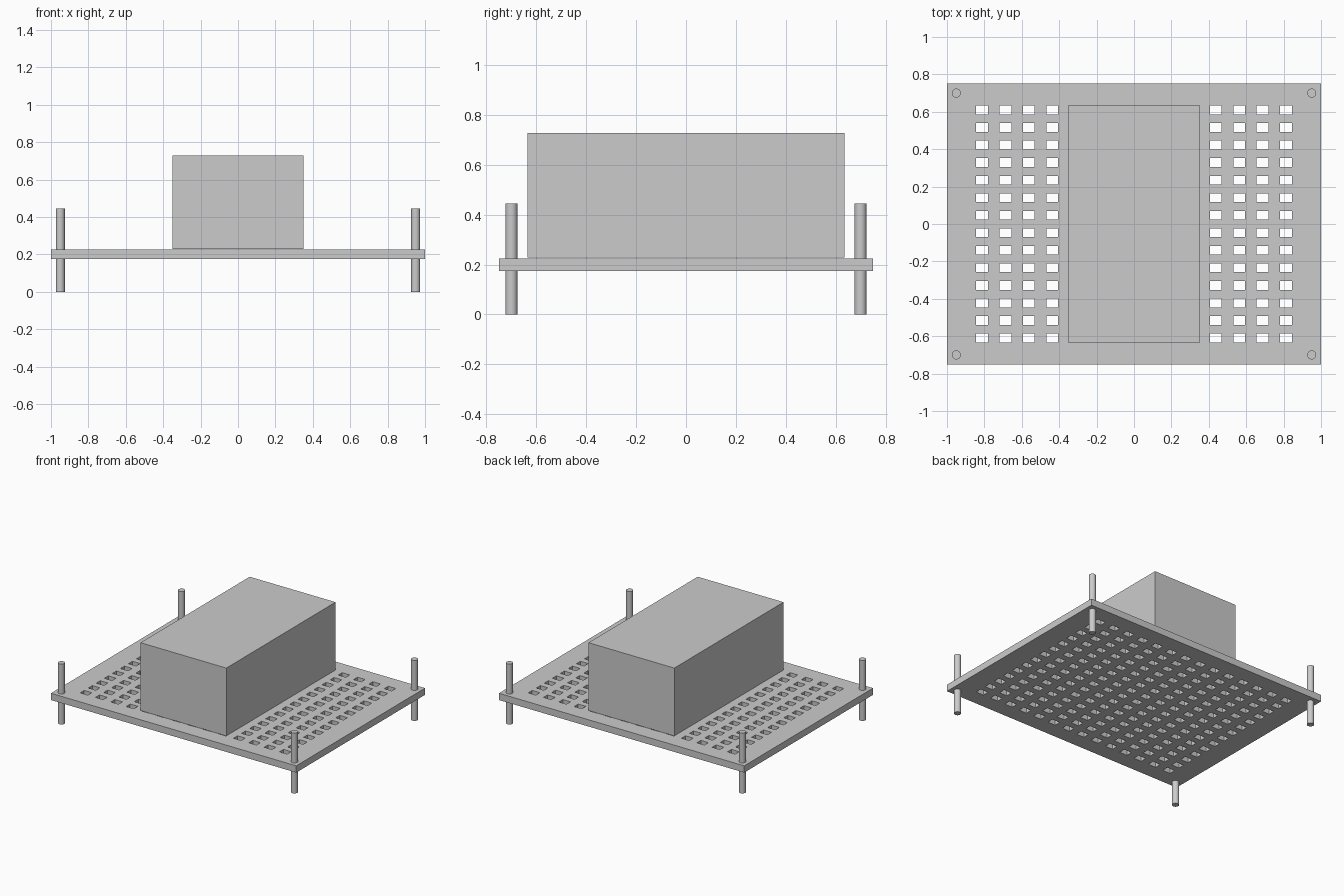
import bpy, bmesh

if "Cube" in bpy.data.objects:
    bpy.data.objects.remove(bpy.data.objects["Cube"])

grey = bpy.data.materials.new("light grey")
grey.diffuse_color = (0.6, 0.6, 0.6, 1)
grey.use_nodes = True
grey.node_tree.nodes["Principled BSDF"].inputs["Base Color"].default_value = grey.diffuse_color


def add_object(name, bm):
    bmesh.ops.recalc_face_normals(bm, faces=bm.faces)
    mesh = bpy.data.meshes.new(name)
    bm.to_mesh(mesh)
    bm.free()
    mesh.materials.append(grey)
    obj = bpy.data.objects.new(name, mesh)
    bpy.context.collection.objects.link(obj)
    return obj


def cuts(half, count, pitch, width):
    """Grid lines along one axis: both borders plus both edges of every hole."""
    lines = [-half]
    for i in range(count):
        c = (i - (count - 1) / 2) * pitch
        lines += [c - width / 2, c + width / 2]
    return lines + [half]


# Perforated plate: a grid without its hole cells, extruded to thickness
Z0, Z1 = 0.175, 0.225
xs = cuts(1.0, 14, 0.125, 0.0625)
ys = cuts(0.75, 14, 0.09375, 0.0469)
bm = bmesh.new()
grid = [[bm.verts.new((x, y, Z0)) for y in ys] for x in xs]
for i in range(len(xs) - 1):
    for j in range(len(ys) - 1):
        if i % 2 and j % 2:
            continue  # hole
        bm.faces.new((grid[i][j], grid[i + 1][j], grid[i + 1][j + 1], grid[i][j + 1]))
top = bmesh.ops.extrude_face_region(bm, geom=bm.faces[:], use_keep_orig=True)["geom"]
bmesh.ops.translate(bm, vec=(0, 0, Z1 - Z0),
                    verts=[v for v in top if isinstance(v, bmesh.types.BMVert)])
add_object("perforated_plate", bm)

# Solid block resting just above the plate
bm = bmesh.new()
bmesh.ops.create_cube(bm, size=1)
bmesh.ops.scale(bm, vec=(0.70, 1.272, 0.50), verts=bm.verts)
block = add_object("block", bm)
block.location = (0, 0, 0.478)

# Four round corner posts passing through the plate
for sx, side in ((-1, "left"), (1, "right")):
    for sy, end in ((-1, "front"), (1, "back")):
        bpy.ops.mesh.primitive_cylinder_add(vertices=32, radius=0.024, depth=0.445,
                                            location=(sx * 0.95, sy * 0.70, 0.2225))
        post = bpy.context.object
        post.name = f"{end}_{side}_post"
        post.data.materials.append(grey)
        bpy.ops.object.shade_smooth_by_angle()
